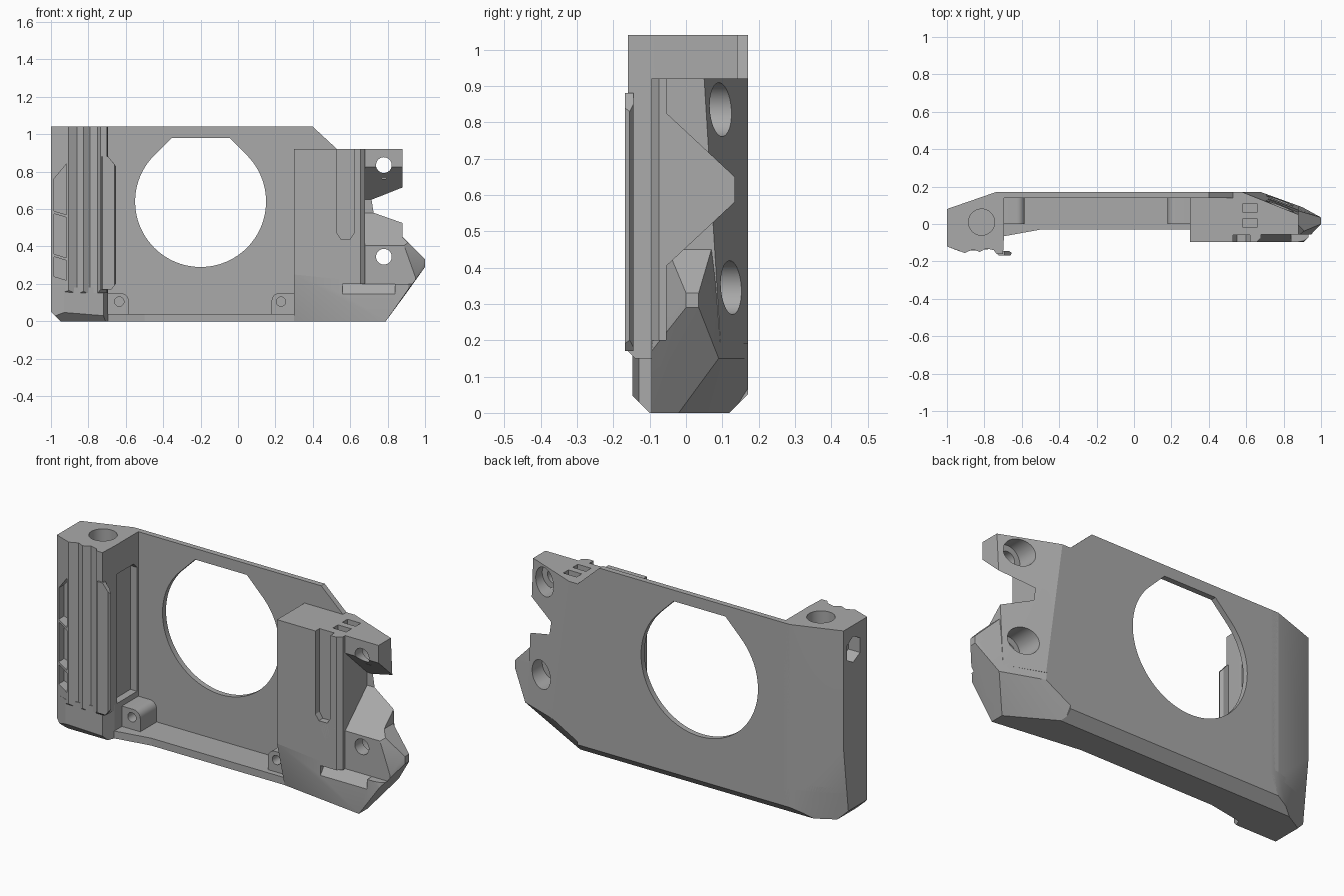
import bpy, bmesh, math
from mathutils import Vector

cube = bpy.data.objects.get("Cube")
if cube:
    bpy.data.objects.remove(cube, do_unlink=True)

grey = bpy.data.materials.new("plain grey")
grey.use_nodes = True
grey.diffuse_color = (0.4, 0.4, 0.4, 1)
grey.node_tree.nodes["Principled BSDF"].inputs["Base Color"].default_value = grey.diffuse_color


def finish(name, bm):
    bmesh.ops.recalc_face_normals(bm, faces=bm.faces)
    mesh = bpy.data.meshes.new(name)
    bm.to_mesh(mesh)
    bm.free()
    mesh.materials.append(grey)
    ob = bpy.data.objects.new(name, mesh)
    bpy.context.collection.objects.link(ob)
    return ob


def prism(name, pts, axis, a, b):
    """Extrude a 2D outline along an axis from a to b."""
    place = {"x": lambda p, t: (t, p[0], p[1]),
             "y": lambda p, t: (p[0], t, p[1]),
             "z": lambda p, t: (p[0], p[1], t)}[axis]
    bm = bmesh.new()
    low = [bm.verts.new(place(p, a)) for p in pts]
    high = [bm.verts.new(place(p, b)) for p in pts]
    bm.faces.new(low)
    bm.faces.new(high[::-1])
    n = len(pts)
    for i in range(n):
        j = (i + 1) % n
        bm.faces.new((low[j], low[i], high[i], high[j]))
    return finish(name, bm)


def box(name, x, y, z):
    return prism(name, [(x[0], y[0]), (x[1], y[0]), (x[1], y[1]), (x[0], y[1])], "z", *z)


def arc(cx, cy, r, start=0, end=360, n=48):
    full = end - start == 360
    count = n if full else n + 1
    angles = [math.radians(start + (end - start) * i / n) for i in range(count)]
    return [(cx + r * math.cos(t), cy + r * math.sin(t)) for t in angles]


def hull(name, pts):
    bm = bmesh.new()
    for p in pts:
        bm.verts.new(p)
    res = bmesh.ops.convex_hull(bm, input=bm.verts)
    loose = [v for v in bm.verts if not v.link_faces]
    bmesh.ops.delete(bm, geom=loose, context="VERTS")
    bmesh.ops.dissolve_limit(bm, angle_limit=0.01, verts=bm.verts, edges=bm.edges)
    return finish(name, bm)


def slice_off(ob, point, normal):
    """Remove everything on the normal's side of a plane."""
    bm = bmesh.new()
    bm.from_mesh(ob.data)
    res = bmesh.ops.bisect_plane(bm, geom=bm.verts[:] + bm.edges[:] + bm.faces[:],
                                 plane_co=point, plane_no=normal, clear_outer=True)
    edges = [e for e in res["geom_cut"] if isinstance(e, bmesh.types.BMEdge)]
    bmesh.ops.edgeloop_fill(bm, edges=edges)
    bmesh.ops.recalc_face_normals(bm, faces=bm.faces)
    bm.to_mesh(ob.data)
    bm.free()


def cut(targets, cutters):
    for ob in targets:
        for c in cutters:
            mod = ob.modifiers.new("cut", "BOOLEAN")
            mod.operation = "DIFFERENCE"
            mod.solver = "EXACT"
            mod.object = c
        graph = bpy.context.evaluated_depsgraph_get()
        mesh = bpy.data.meshes.new_from_object(ob.evaluated_get(graph))
        ob.modifiers.clear()
        ob.data = mesh
    for c in cutters:
        bpy.data.objects.remove(c, do_unlink=True)


# Back plate with its floor, large opening and clipped upper corner
plate = prism("back_plate", [(.14, 1.04), (.17, 1.04), (.17, .05), (.12, 0), (-.03, 0),
                             (-.03, .04), (.14, .04)], "x", -.74, .53)
opening = arc(-.2, .64, .35, 135, 405, 72) + [(-.045, .98), (-.355, .98)]
cut([plate], [prism("opening_cutter", opening, "y", .05, .3),
              prism("corner_cutter", [(.4, 1.04), (.53, .92), (.7, .92), (.7, 1.2), (.4, 1.2)],
                    "y", .05, .3)])
prism("floor_taper", [(-.72, .1), (-.72, -.07), (-.5, -.03), (-.5, .1)], "z", 0, .04)

# Screw bosses standing on the floor
for name, wall, edge in (("left_boss", .31, .18), ("right_boss", -.7, -.585)):
    s = 1 if wall > edge else -1
    rounded = [(edge + s * .04 - s * .04 * math.cos(t), .11 + .04 * math.sin(t))
               for t in [math.radians(15 * i) for i in range(7)]]
    boss = prism(name, [(wall, .03), (edge, .03)] + rounded + [(wall, .15)], "y", 0, .145)
    cut([boss], [prism("boss_cutter", arc(edge + s * .05, .105, .025, n=24), "y", -.1, .1)])

# Right-hand column: ribbed front above a plainer foot
outline = [(-1, .08), (-1, -.12), (-.905, -.155), (-.86, -.135), (-.825, -.15), (-.79, -.13),
           (-.75, -.14), (-.735, -.16), (-.7, -.16), (-.695, -.06), (-.695, .17), (-.74, .17)]
foot = [(-1, .08), (-1, -.12), (-.93, -.147), (-.72, -.13), (-.695, -.065), (-.695, .17), (-.74, .17)]
column = prism("right_column", outline, "z", .15, 1.04)
slice_off(column, (-.8, -.16, .17), (0, -1, -1))
base = prism("right_column_foot", foot, "z", 0, .18)
corner = Vector((-1, .08, .39))
corner_normal = (Vector((-.81, .145, .03)) - corner).cross(Vector((-.99, .04, 0)) - corner)
if corner_normal.x > 0:
    corner_normal.negate()
for part in (column, base):
    slice_off(part, corner, corner_normal)
slice_off(base, (-1, 0, .05), (-1, 0, -1))
slice_off(base, (0, -.15, .05), (0, -1, -1))
slice_off(base, (0, .17, .05), (0, 1, -1))
windows = [[(-.985, .59), (-.918, .57), (-.918, .84), (-.985, .76)],
           [(-.985, .36), (-.918, .34), (-.918, .555), (-.985, .575)],
           [(-.985, .24), (-.918, .22), (-.918, .325), (-.985, .345)]]
cutters = [prism("window_cutter", w, "y", -.3, -.08) for w in windows]
cutters += [prism("socket_cutter", arc(-.815, .01, .07), "z", .88, 1.2),
            prism("side_port_cutter", [(.05, .95), (.05, .87), (0, .84), (-.06, .87),
                                       (-.06, .95), (0, .98)], "x", -1.2, -.93),
            prism("inner_recess_cutter", [(-.04, .05), (.13, .05), (.13, .85), (.1, .88),
                                          (-.04, .88)], "x", -.735, -.5)]
cut([column], cutters)

# Thin lip running down the column's inner front edge
lip = prism("column_lip", [(-.74, -.145), (-.725, -.168), (-.66, -.168), (-.653, -.155),
                           (-.668, -.145)], "z", .17, .88)
slice_off(lip, (-.653, 0, .83), (1, 0, .8))
slice_off(lip, (-.653, 0, .2), (1, 0, -.8))

# Left-hand grip: tall upper block and faceted lower wedge
upper = hull("grip_upper", [(x, y, z) for x, y, z in (
    (.3, -.095, .92), (.88, -.095, .92), (.88, .05, .92), (.58, .17, .92), (.3, .17, .92),
    (.3, -.095, .25), (.88, -.095, .19), (.88, .095, .19), (.68, .17, .19), (.3, .17, .19))])
lower = hull("grip_lower", [
    (.3, -.095, .25), (.3, .17, .25), (.62, -.095, .45), (.64, .17, .45), (.88, .07, .45),
    (.88, -.05, .45), (.97, 0, .33), (1, 0, .33), (1, .035, .33), (1, 0, .29), (1, .035, .29),
    (.91, -.095, .17), (.68, .17, .15), (.9, .09, .15), (.79, -.095, 0), (.79, -.02, 0),
    (.55, .12, 0), (.3, .12, 0), (.3, -.03, 0), (.5, .17, .05), (.3, .17, .05)])

cutters = [
    prism("ear_front_cutter", [(.655, -.3), (.655, -.096), (.68, -.075), (.68, -.055),
                               (1.2, -.055), (1.2, -.3)], "z", .2, 1.2),
    prism("ear_notch_cutter", [(-.2, .825), (-.055, .825), (.133, .65), (.133, .58),
                               (-.055, .405), (-.2, .405)], "x", .68, 1.2),
    prism("ledge_cutter", [(-.13, .1), (-.055, .2), (-.13, .2)], "x", .56, .84),
    prism("groove_cutter", [(.53, 1.2), (.53, .47), (.55, .44), (.6, .44), (.62, .47),
                            (.62, 1.2)], "y", -.3, -.06)]
for z in (.835, .345):
    cutters += [prism("screw_cutter", arc(.78, z, .042, n=32), "y", -.3, .3),
                prism("counterbore_cutter", arc(.78, z, .074), "y", .01, .3)]
for y in (.085, .005):
    cutters.append(box("slot_cutter", (.58, .66), (y - .022, y + .022), (.86, 1.1)))
cut([upper, lower], cutters)

# Soft shading on round walls, crisp edges elsewhere
for ob in bpy.context.scene.objects:
    ob.select_set(ob.type == "MESH")
bpy.context.view_layer.objects.active = plate
bpy.ops.object.shade_smooth_by_angle(angle=math.radians(20))
